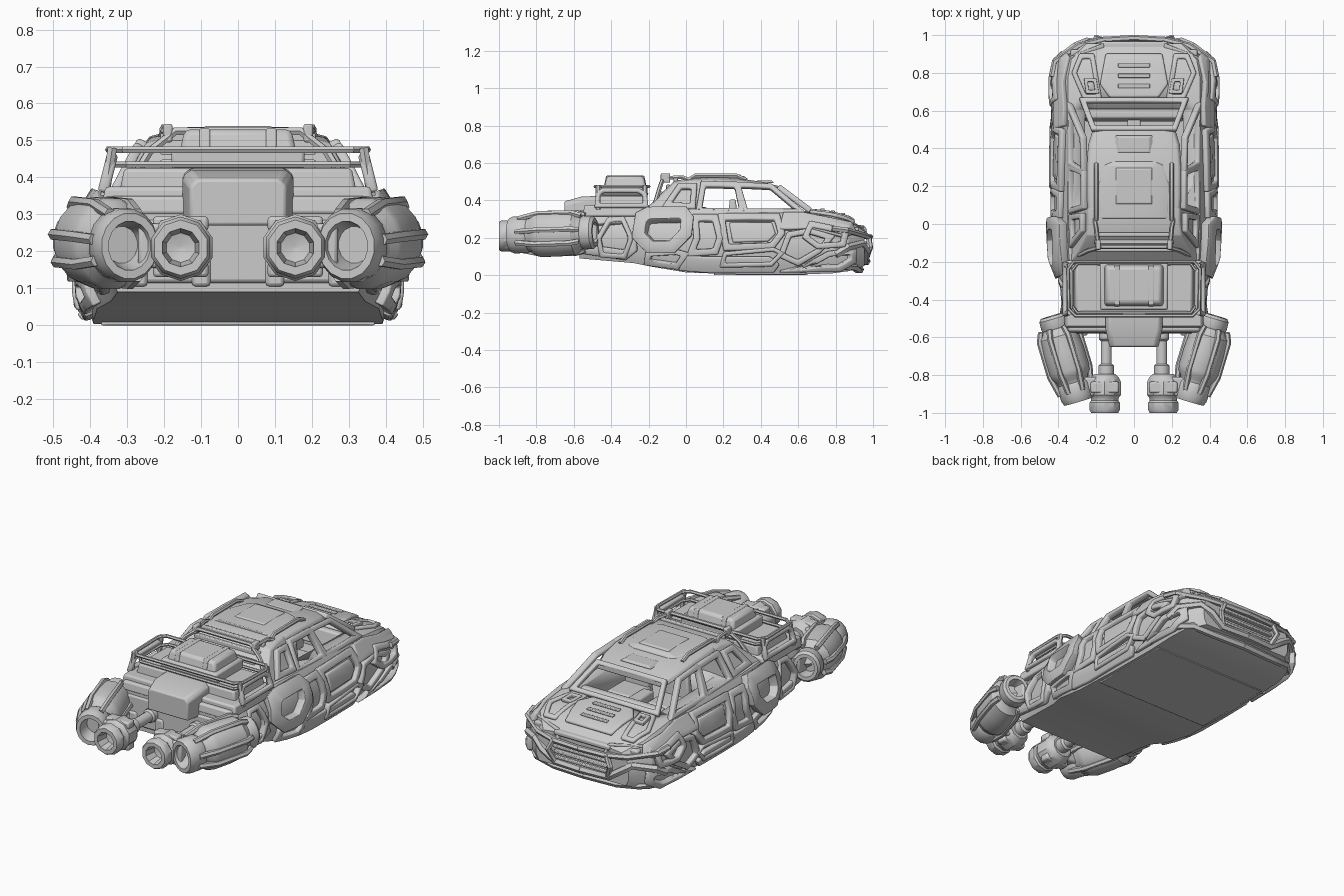
import bpy, bmesh, math
from mathutils import Vector

if "Cube" in bpy.data.objects:
    bpy.data.objects.remove(bpy.data.objects["Cube"])

# ---------- helpers ----------
def finish(o, mirror=False, bevel=0, solid=0):
    bpy.ops.object.select_all(action='DESELECT')
    o.select_set(True)
    bpy.context.view_layer.objects.active = o
    bpy.ops.object.shade_smooth_by_angle(angle=math.radians(32))
    if solid:
        m = o.modifiers.new("solid", 'SOLIDIFY'); m.thickness = solid; m.offset = 0
    if bevel:
        m = o.modifiers.new("bevel", 'BEVEL'); m.width = bevel; m.segments = 2; m.limit_method = 'ANGLE'
    if mirror:
        m = o.modifiers.new("mirror", 'MIRROR'); m.use_clip = False; m.use_mirror_merge = False
    return o

def from_bm(name, bm, **kw):
    me = bpy.data.meshes.new(name)
    bmesh.ops.recalc_face_normals(bm, faces=bm.faces)
    bm.to_mesh(me); bm.free()
    o = bpy.data.objects.new(name, me)
    bpy.context.collection.objects.link(o)
    return finish(o, **kw)

def loft(name, rings, **kw):
    bm = bmesh.new()
    vs = [[bm.verts.new(p) for p in r] for r in rings]
    n = len(vs[0])
    for a, b in zip(vs, vs[1:]):
        for i in range(n):
            bm.faces.new((a[i], a[(i+1) % n], b[(i+1) % n], b[i]))
    bm.faces.new(vs[0]); bm.faces.new(vs[-1])
    return from_bm(name, bm, **kw)

def box(name, c, s, top=(1, 1), bevel=.01, mirror=False):
    rings = []
    for sz, k in ((-.5, (1, 1)), (.5, top)):
        rings.append([(c[0]+i*s[0]*.5*k[0], c[1]+j*s[1]*.5*k[1], c[2]+sz*s[2])
                      for i, j in ((-1, -1), (1, -1), (1, 1), (-1, 1))])
    return loft(name, rings, bevel=bevel, mirror=mirror)

def lathe(name, prof, p0, p1, n=16, mirror=True, tall=1):
    p0, d = Vector(p0), (Vector(p1)-Vector(p0)).normalized()
    side = d.cross(Vector((0, 0, 1))).normalized()
    up = side.cross(d)*tall
    rings = []
    for r, t in prof:
        rings.append([p0+d*t+side*r*math.cos(a)+up*r*math.sin(a)
                      for a in (2*math.pi*(i+.5)/n for i in range(n))])
    return loft(name, rings, mirror=mirror)

def beam(name, pts, r, mirror=True, cyc=False, res=1):
    cu = bpy.data.curves.new(name, 'CURVE'); cu.dimensions = '3D'
    sp = cu.splines.new('POLY'); sp.points.add(len(pts)-1)
    for p, q in zip(sp.points, pts):
        p.co = (*q, 1)
    sp.use_cyclic_u = cyc
    cu.bevel_depth = r; cu.bevel_resolution = res; cu.use_fill_caps = True
    o = bpy.data.objects.new(name, cu)
    bpy.context.collection.objects.link(o)
    bpy.ops.object.select_all(action='DESELECT')
    o.select_set(True); bpy.context.view_layer.objects.active = o
    bpy.ops.object.convert(target='MESH')
    return finish(bpy.context.view_layer.objects.active, mirror=mirror)

def panel(name, pts, inset, place, thick=.04, hollow=True, mirror=True, bevel=.008):
    bm = bmesh.new()
    f = bm.faces.new([bm.verts.new((a, b, 0)) for a, b in pts])
    bm.normal_update()
    bmesh.ops.inset_individual(bm, faces=[f], thickness=inset, use_even_offset=True)
    if hollow:
        bmesh.ops.delete(bm, geom=[f], context='FACES_ONLY')
    bmesh.ops.subdivide_edges(bm, edges=bm.edges[:], cuts=1, use_grid_fill=True)
    for v in bm.verts:
        v.co = place(v.co.x, v.co.y)
    return from_bm(name, bm, solid=thick, bevel=bevel, mirror=mirror)

def lerp(tab, x, k=1):
    if x <= tab[0][0]: return tab[0][k]
    for a, b in zip(tab, tab[1:]):
        if x <= b[0]:
            return a[k]+(b[k]-a[k])*(x-a[0])/(b[0]-a[0])
    return tab[-1][k]

# ---------- hull: y, half width, bottom z, top z ----------
HULL = [(-.57, .35, .09, .32), (-.28, .37, .065, .345), (-.18, .41, .045, .355), (0, .42, .015, .355),
        (.3, .42, .004, .345), (.6, .415, .004, .335), (.78, .415, .01, .315), (.87, .395, .022, .29),
        (.955, .30, .05, .235)]
SEC = [(0, .93), (.18, .99), (.5, 1), (.75, .97), (1, .84)]

def skin(y, z):
    b, t = lerp(HULL, y, 2), lerp(HULL, y, 3)
    return lerp(HULL, y, 1)*lerp(SEC, (z-b)/(t-b))

rings = []
for y, w, b, t in HULL:
    half = [(w*k, y, b+u*(t-b)) for u, k in SEC] + [(w*.5, y, t+.012)]
    rings.append(half + [(-x, yy, z) for x, yy, z in reversed(half)])
hull = loft("hull", rings)
tub = box("cockpit_cutter", (0, .36, .33), (.52, .5, .24), bevel=0)
tub.hide_render = True; tub.hide_viewport = True; tub.display_type = 'WIRE'
m = hull.modifiers.new("cockpit", 'BOOLEAN'); m.object = tub; m.operation = 'DIFFERENCE'; m.solver = 'EXACT'
box("belly_plate", (0, .4, .006), (.74, .5, .012), bevel=.003)

# ---------- side armour frames ----------
side = lambda off: (lambda a, b: (skin(a, b)+off, a, b))
panel("rear_fender_frame", [(-.28, .2), (-.2, .12), (-.06, .12), (.03, .21), (.04, .3), (0, .355), (-.2, .35), (-.26, .32)], .065, side(.018), .06)
panel("rear_fender_lower", [(-.22, .06), (-.04, .035), (.02, .12), (-.05, .14), (-.21, .13)], .03, side(.005))
panel("middle_frame", [(0, .1), (.17, .11), (.2, .2), (.17, .32), (.03, .32), (.04, .2)], .035, side(.004))
panel("door_frame", [(.2, .13), (.47, .14), (.53, .22), (.5, .325), (.17, .325)], .035, side(.006))
panel("door_inset_panel", [(.25, .175), (.44, .18), (.48, .22), (.46, .28), (.23, .28)], .02, side(0), .02, hollow=False)
panel("sill", [(-.04, .03), (.1, .018), (.47, .018), (.5, .06), (.45, .1), (.1, .1), (0, .11)], .02, side(.002), hollow=False)
panel("sill_scoop", [(.18, .045), (.46, .05), (.53, .12), (.47, .15), (.2, .125)], .022, side(.012))
panel("front_arch_frame", [(.49, .1), (.6, .05), (.72, .12), (.8, .21), (.66, .25), (.54, .23)], .03, side(.008))
panel("front_lower_frame", [(.5, .022), (.82, .025), (.9, .07), (.9, .14), (.76, .13), (.62, .055)], .03, side(.008), .045)
panel("front_fender", [(.5, .24), (.66, .245), (.84, .2), (.9, .22), (.88, .275), (.62, .33), (.52, .33)], .02, side(.006), hollow=False)
panel("front_corner_fin", [(.62, .2), (.7, .14), (.85, .15), (.87, .24), (.66, .285)], .03, side(.018))
panel("tail_side_frame", [(-.57, .12), (-.32, .085), (-.26, .13), (-.27, .33), (-.57, .31)], .05, side(.004))
panel("tail_side_brace", [(-.46, .1), (-.32, .09), (-.28, .2), (-.33, .31), (-.42, .3), (-.48, .2)], .025, side(.014))

# ---------- nose ----------
top = lambda off: (lambda a, b: (a, b, lerp(HULL, b, 3)+off))
panel("hood_panel", [(-.13, .67), (.13, .67), (.18, .74), (.15, .9), (-.15, .9), (-.18, .74)], .03, top(.018), .02, hollow=False, mirror=False)
panel("hood_side_rib", [(.17, .66), (.27, .66), (.33, .8), (.29, .9), (.21, .9), (.19, .78)], .025, top(.01), .022)
panel("hood_vent", [(.185, .69), (.255, .69), (.265, .77), (.2, .77)], .018, top(.018), .022, bevel=.004)
for i in range(3):
    box("hood_slat", (0, .73+i*.055, .352-i*.012), (.17, .022, .012), bevel=.004)
beam("bumper_upper", [(0, .985, .205), (.17, .975, .205), (.29, .945, .215), (.42, .86, .24), (.435, .78, .25)], .016)
beam("bumper_lower", [(0, .965, .075), (.17, .955, .075), (.25, .965, .13), (.31, .94, .17), (.41, .865, .15), (.425, .8, .11)], .022)
beam("bumper_chin", [(0, .93, .03), (.2, .92, .03), (.33, .9, .045), (.4, .83, .05)], .022)
beam("bumper_upright", [(.17, .975, .21), (.2, .985, .15), (.17, .96, .08)], .016)
for i in range(3):
    box("grille_bar", (0, .955+.008*i, .105+.035*i), (.34, .03, .016), bevel=.004)
panel("headlight_frame", [(.14, .205), (.27, .205), (.37, .225), (.36, .275), (.16, .262)], .014,
      lambda a, b: (a, 1.02-.38*a-.3*(b-.2), b), .03, bevel=.005)
box("headlight", (.255, .9, .238), (.16, .05, .035), mirror=True)
box("nose_lip", (0, .935, .243), (.36, .06, .03))

# ---------- cabin ----------
cab = lambda a, b: (.335-(b-.34)*.5, a, b)
panel("front_window_frame", [(.31, .325), (.65, .325), (.46, .485), (.26, .495)], .026, cab, .035)
panel("rear_window_frame", [(.05, .325), (.32, .325), (.285, .495), (.08, .5)], .03, cab, .035)
panel("windshield_frame", [(-.29, 0), (.29, 0), (.225, .215), (-.225, .215)], .028,
      lambda a, b: (a, .665-.8*b, .345+.6*b), .03, mirror=False)

def cabin_ring(y, zb, zt, wb, wt):
    return [(-wb, y, zb), (wb, y, zb), (wt, y, zt-.012), (wt-.05, y, zt), (-wt+.05, y, zt), (-wt, y, zt-.012)]
loft("roof", [cabin_ring(y, z-.035, z, w+.015, w) for y, z, w in
     ((.04, .518, .235), (.15, .523, .24), (.3, .515, .24), (.42, .497, .23), (.52, .47, .2))], bevel=.006)
loft("rear_canopy", [cabin_ring(*r) for r in ((-.2, .33, .37, .35, .33), (-.14, .33, .43, .345, .29),
     (-.06, .33, .505, .34, .25), (.02, .33, .518, .335, .24), (.085, .33, .52, .33, .24))], bevel=.006)
loft("roof_hatch", [cabin_ring(y, z-.025, z, w+.01, w) for y, z, w in
     ((.03, .53, .18), (.2, .536, .185), (.31, .53, .15), (.33, .515, .14))], bevel=.004)
box("roof_pad", (0, .2, .533), (.2, .2, .012), (.9, .9), .004)
box("roof_front_pad", (0, .42, .5), (.2, .1, .014), (.8, .8), .004)
beam("roof_rail", [(.2, .02, .515), (.2, .05, .533), (.2, .27, .533), (.2, .32, .51)], .012)
panel("quarter_frame", [(-.13, .36), (.05, .35), (.06, .49), (-.04, .49)], .03, lambda a, b: (.343-(b-.34)*.52, a, b), .03)
for i in range(3):
    box("canopy_louvre", (0, -.055-.04*i, .505-.036*i), (.42, .022, .03), bevel=.005)
beam("roll_bar", [(0, -.12, .525), (.17, -.12, .525), (.24, -.14, .47), (.3, -.17, .37)], .012)
beam("roll_bar_stay", [(.19, -.12, .52), (.2, -.02, .525), (.21, .03, .505)], .011)
box("antenna_stub", (.19, -.11, .52), (.025, .05, .05), mirror=True, bevel=.006)

# ---------- interior ----------
box("dashboard", (0, .58, .305), (.52, .08, .09), (1, .5))
box("seat_base", (.13, .34, .24), (.17, .17, .07), mirror=True)
box("seat_back", (.13, .25, .32), (.16, .05, .17), (.8, .7), mirror=True)
box("centre_console", (0, .45, .26), (.07, .22, .09))

# ---------- rear deck and cargo ----------
box("deck", (0, -.37, .345), (.74, .36, .06), (.97, .97))
box("cargo_tray", (0, -.345, .395), (.64, .28, .06), (.96, .95))
panel("tray_side_frame", [(-.49, .36), (-.2, .36), (-.21, .44), (-.25, .465), (-.45, .465), (-.48, .44)], .024,
      lambda a, b: (.365-(b-.36)*.25, a, b), .03)
beam("tray_rail", [(0, -.485, .475), (.31, -.485, .475), (.345, -.45, .475), (.35, -.24, .475), (.32, -.2, .475), (0, -.2, .475)], .01)
beam("tray_inner_rail", [(0, -.47, .435), (.3, -.47, .435), (.33, -.43, .435), (.33, -.25, .435), (.3, -.21, .435), (0, -.21, .435)], .009)
for y in (-.47, -.22):
    beam("tray_post", [(.36, y, .35), (.34, y, .48)], .014)
box("cargo_base", (0, -.33, .45), (.36, .25, .06))
box("cargo_box", (0, -.325, .495), (.32, .23, .07), (.9, .85), .015)
box("cargo_strap", (.09, -.325, .495), (.03, .235, .074), (.95, .87), .004, True)
box("tail_bumper", (0, -.54, .325), (.72, .07, .05), (.96, .8))
box("tail_plate", (0, -.56, .2), (.64, .04, .17))
loft("tail_housing", [[(-w, y, a), (w, y, a), (w, y, b-.02), (w-.02, y, b), (-w+.02, y, b), (-w, y, b-.02)]
     for y, w, a, b in ((-.46, .15, .3, .425), (-.56, .15, .27, .42), (-.65, .13, .27, .395))], bevel=.008)
for x in (.1, .27):
    box("tail_rib", (x, -.58, .15), (.05, .02, .09), mirror=True)

# ---------- engines ----------
P0, P1 = (.43, -.485, .23), (.293, -.94, .215)
lathe("outer_engine", [(.005, .07), (.045, .07), (.05, 0), (.068, 0), (.08, .015), (.082, .06), (.078, .07), (.085, .085),
      (.105, .11), (.112, .2), (.112, .30), (.105, .33), (.088, .35), (.083, .37), (.09, .385), (.09, .45), (.08, .475),
      (.06, .475), (.045, .40), (.005, .40)], P0, P1, tall=1.12)
def on_pod(t, x=0, z=0):
    d = (Vector(P1)-Vector(P0)).normalized()
    return Vector(P0)+d*t+Vector((-d.y, d.x, 0))*x+Vector((0, 0, z))
for x, z in ((-.05, .108), (.05, .108), (.108, .02), (-.11, 0), (-.05, -.108), (.1, -.055)):
    beam("engine_rail", [on_pod(.07, x*.8, z*.85), on_pod(.12, x, z), on_pod(.31, x, z), on_pod(.42, x*.78, z*.78)], .016)
beam("engine_strut", [(.3, -.5, .22), on_pod(.1)], .04)
box("engine_mount", (.35, -.52, .23), (.09, .09, .1), mirror=True)
lathe("inner_nozzle", [(.005, 0), (.06, 0), (.08, .02), (.09, .04), (.09, .11), (.078, .125), (.076, .14), (.084, .15),
      (.084, .19), (.075, .205), (.052, .205), (.04, .14), (.005, .13)], (.155, -.795, .21), (.155, -1, .21), n=10)
lathe("nozzle_pipe", [(.04, 0), (.04, .06), (.03, .07), (.03, .19), (.042, .2), (.042, .25)], (.147, -.55, .21), (.147, -1, .21), n=12)
box("nozzle_bridge", (.225, -.86, .215), (.09, .1, .12), mirror=True)
for z in (.275, .15):
    box("nozzle_lug", (.155, -.865, z), (.15, .06, .04), mirror=True)
